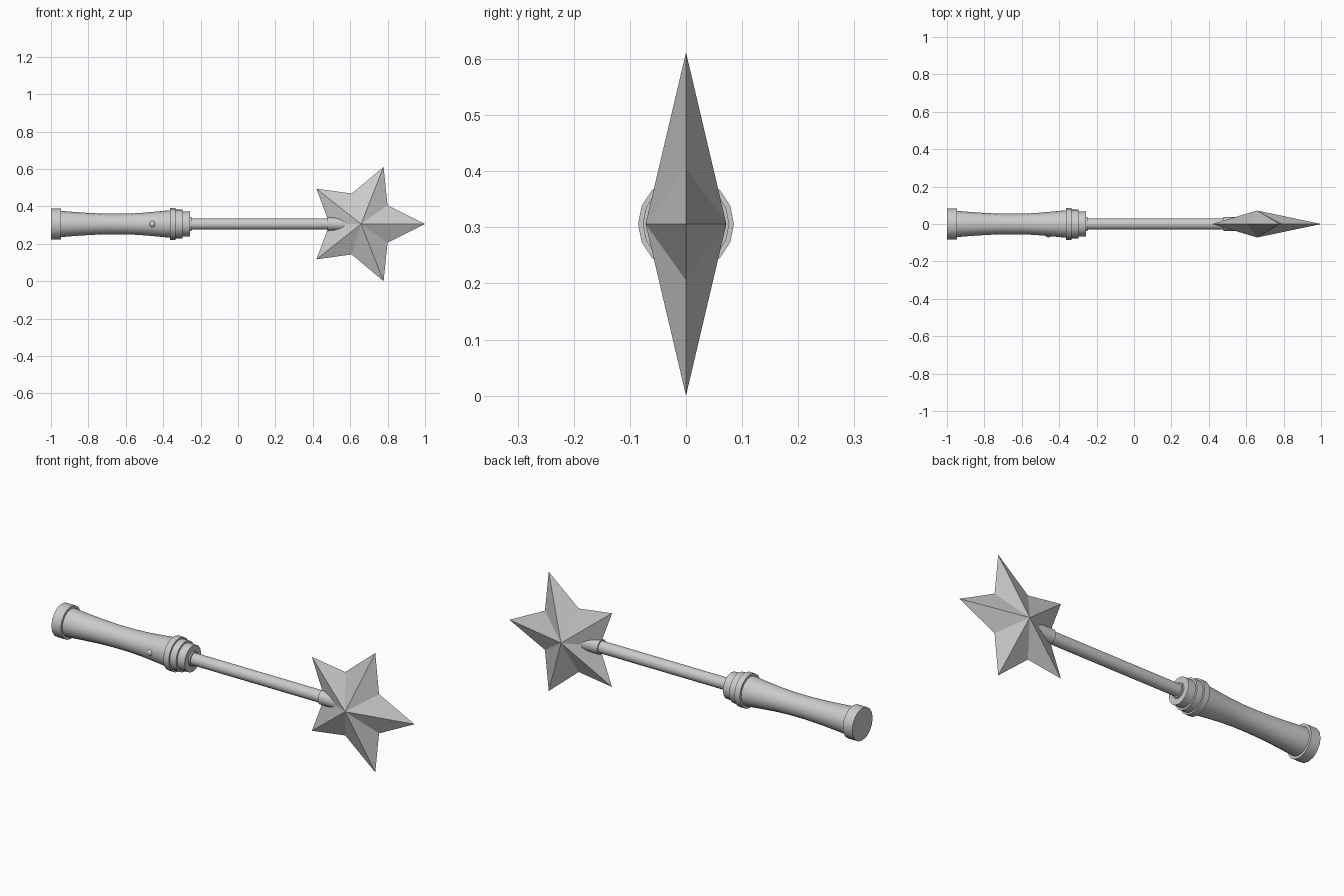
import bpy, bmesh, math
from mathutils import Matrix

if "Cube" in bpy.data.objects:
    bpy.data.objects.remove(bpy.data.objects["Cube"])

AXIS_Z = 0.306


def make_object(name, bm, smooth=False):
    bmesh.ops.recalc_face_normals(bm, faces=bm.faces)
    mesh = bpy.data.meshes.new(name)
    bm.to_mesh(mesh)
    bm.free()
    ob = bpy.data.objects.new(name, mesh)
    bpy.context.collection.objects.link(ob)
    if smooth:
        bpy.ops.object.select_all(action='DESELECT')
        ob.select_set(True)
        bpy.context.view_layer.objects.active = ob
        bpy.ops.object.shade_smooth_by_angle(angle=math.radians(30))
    return ob


def turned(name, profile, sides=16):
    """Closed lathe along x from (x, radius) pairs."""
    bm = bmesh.new()
    rings = []
    for x, r in profile:
        rings.append([bm.verts.new((x, r * math.cos(2 * math.pi * i / sides),
                                    AXIS_Z + r * math.sin(2 * math.pi * i / sides)))
                      for i in range(sides)])
    for a, b in zip(rings, rings[1:]):
        for i in range(sides):
            j = (i + 1) % sides
            bm.faces.new((a[i], a[j], b[j], b[i]))
    bm.faces.new(rings[0])
    bm.faces.new(rings[-1])
    return make_object(name, bm, True)


# Handle: pommel, waisted grip and stepped collar
turned("pommel", [(-1.0, 0.083), (-0.947, 0.083)])
turned("grip", [(-0.96, 0.07), (-0.947, 0.07), (-0.87, 0.064), (-0.78, 0.058),
                (-0.69, 0.055), (-0.6, 0.055), (-0.52, 0.059), (-0.44, 0.066),
                (-0.38, 0.072), (-0.35, 0.074)])
turned("guard_ring", [(-0.364, 0.0855), (-0.333, 0.0855)])
turned("collar", [(-0.34, 0.077), (-0.298, 0.077)])
turned("front_collar", [(-0.3, 0.067), (-0.256, 0.067)])
turned("shaft_seat", [(-0.26, 0.037), (-0.248, 0.037)])

# Shaft and the sleeve running into the star
turned("shaft", [(-0.27, 0.03), (0.5, 0.03)])
turned("sleeve", [(0.478, 0.037), (0.6, 0.037)])

# Small round button on the front of the grip
bm = bmesh.new()
bmesh.ops.create_uvsphere(bm, u_segments=16, v_segments=8, radius=0.019,
                          matrix=Matrix.Translation((-0.457, -0.053, AXIS_Z)))
make_object("button", bm, True)

# Faceted five-pointed star with a ridge apex on each side
bm = bmesh.new()
outline = []
for i in range(10):
    a = math.pi * i / 5
    cx, r = (0.679, 0.3215) if i % 2 == 0 else (0.661, 0.171)
    outline.append(bm.verts.new((cx + r * math.cos(a), 0, AXIS_Z + r * math.sin(a))))
for y in (-0.072, 0.072):
    apex = bm.verts.new((0.658, y, AXIS_Z))
    for i in range(10):
        bm.faces.new((outline[i], outline[(i + 1) % 10], apex))
make_object("star", bm)
